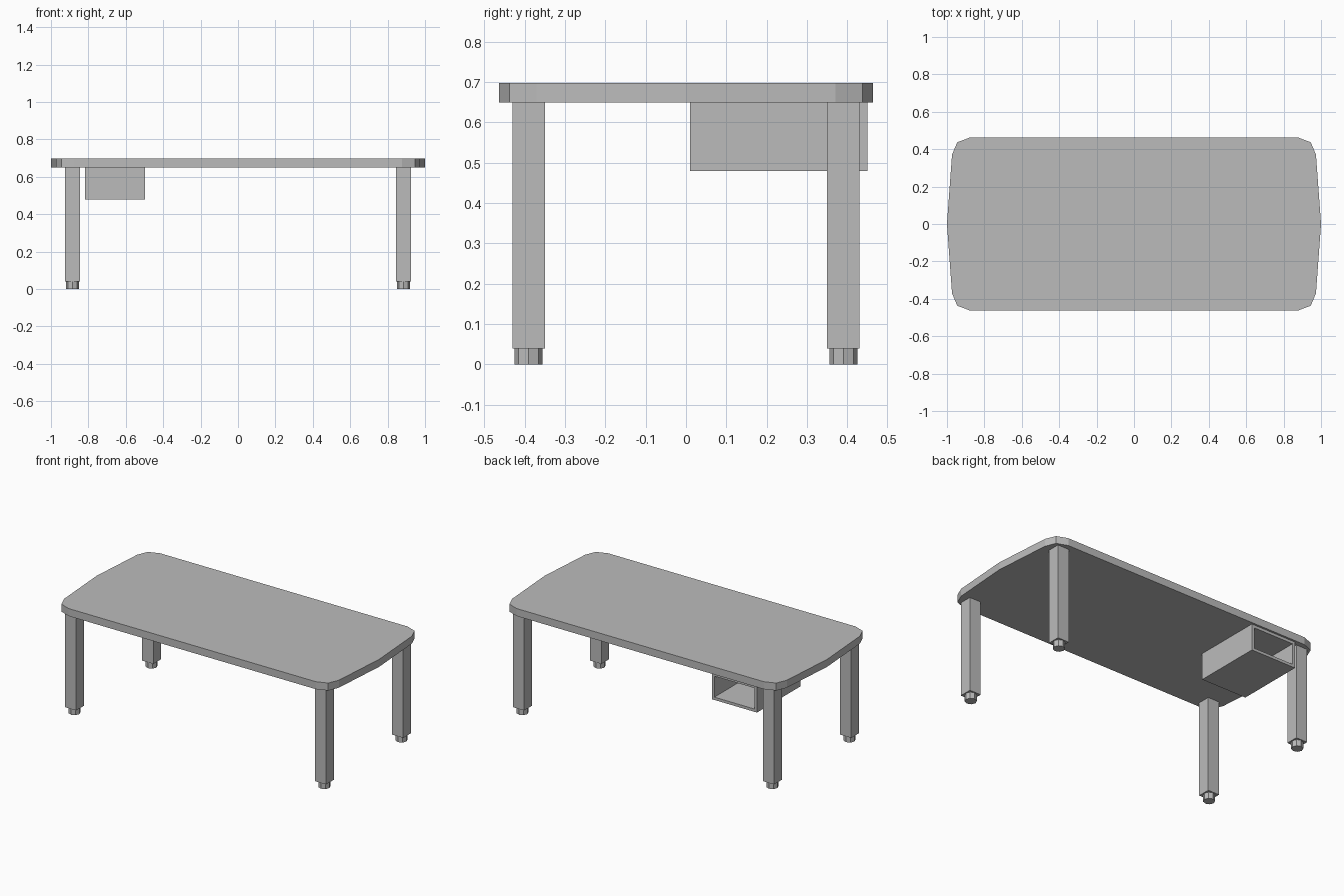
import bpy, bmesh
from mathutils import Matrix

cube = bpy.data.objects.get("Cube")
if cube:
    bpy.data.objects.remove(cube, do_unlink=True)

grey = bpy.data.materials.new("plain grey")
grey.use_nodes = True
colour = (0.5, 0.5, 0.5, 1)
grey.diffuse_color = colour
grey.node_tree.nodes["Principled BSDF"].inputs["Base Color"].default_value = colour


def finish(name, bm):
    bmesh.ops.recalc_face_normals(bm, faces=bm.faces)
    mesh = bpy.data.meshes.new(name)
    bm.to_mesh(mesh)
    bm.free()
    mesh.materials.append(grey)
    obj = bpy.data.objects.new(name, mesh)
    bpy.context.collection.objects.link(obj)
    return obj


def add_box(bm, low, high):
    centre = [(a + b) / 2 for a, b in zip(low, high)]
    size = [b - a for a, b in zip(low, high)]
    bmesh.ops.create_cube(bm, size=1, matrix=Matrix.Translation(centre) @ Matrix.Diagonal((*size, 1)))


TOP, UNDER = 0.697, 0.649

# Tabletop: one quarter of the outline, mirrored around and extruded
quarter = [(1, 0), (0.973, 0.37), (0.945, 0.437), (0.876, 0.463)]
half = quarter + [(-x, y) for x, y in reversed(quarter)]
outline = half + [(-x, -y) for x, y in half[1:-1]]
bm = bmesh.new()
face = bm.faces.new([bm.verts.new((x, y, UNDER)) for x, y in outline])
extruded = bmesh.ops.extrude_face_region(bm, geom=[face], use_keep_orig=True)
bmesh.ops.translate(bm, vec=(0, 0, TOP - UNDER),
                    verts=[v for v in extruded["geom"] if isinstance(v, bmesh.types.BMVert)])
finish("tabletop", bm)

# Square legs with octagonal feet
for side, sx in (("left", 1), ("right", -1)):
    for end, sy in (("front", -1), ("back", 1)):
        x, y, foot_height, h = sx * 0.885, sy * 0.39, 0.04, 0.04
        bm = bmesh.new()
        add_box(bm, (x - h, y - h, foot_height), (x + h, y + h, UNDER))
        finish(f"{end}_{side}_leg", bm)
        bm = bmesh.new()
        bmesh.ops.create_cone(bm, cap_ends=True, segments=8, radius1=0.035, radius2=0.035,
                              depth=foot_height, matrix=Matrix.Translation((x, y, foot_height / 2)))
        finish(f"{end}_{side}_foot", bm)

# Storage tray under the top, open towards the back
x0, x1, y0, y1, z0, wall = -0.818, -0.498, 0.01, 0.45, 0.479, 0.018
bm = bmesh.new()
add_box(bm, (x0, y0, z0), (x1, y1, UNDER))
back = max(bm.faces, key=lambda f: f.calc_center_median().y)
bmesh.ops.inset_region(bm, faces=[back], thickness=wall, use_even_offset=True)
pushed = bmesh.ops.extrude_face_region(bm, geom=[back])
bmesh.ops.translate(bm, vec=(0, y0 + wall - y1, 0),
                    verts=[v for v in pushed["geom"] if isinstance(v, bmesh.types.BMVert)])
if back.is_valid:
    bmesh.ops.delete(bm, geom=[back], context="FACES_ONLY")
finish("storage_tray", bm)
